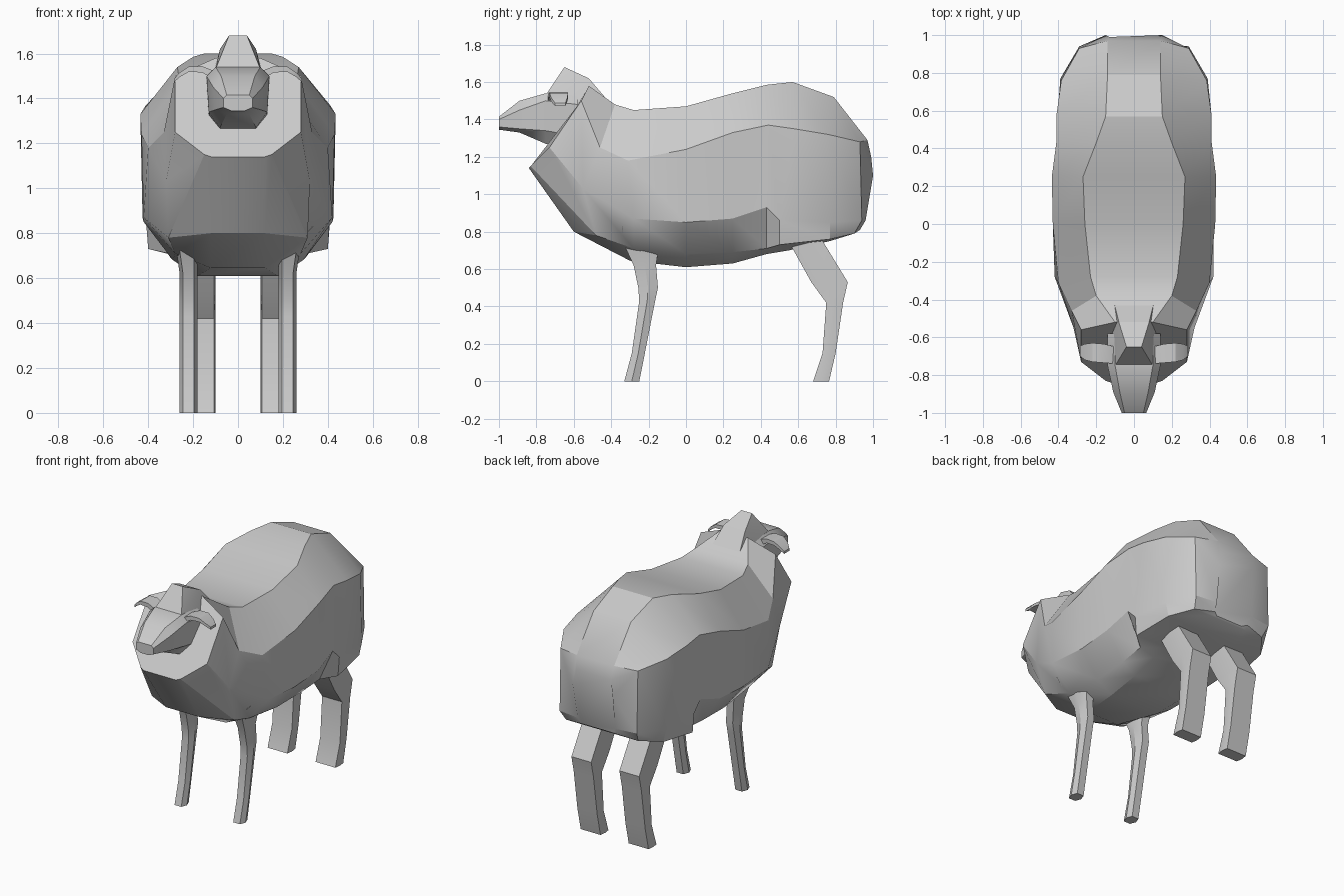
import bpy, bmesh


def finish(name, bm, angle=0.45):
    bmesh.ops.recalc_face_normals(bm, faces=bm.faces)
    me = bpy.data.meshes.new(name)
    bm.to_mesh(me)
    bm.free()
    ob = bpy.data.objects.new(name, me)
    bpy.context.collection.objects.link(ob)
    bpy.ops.object.select_all(action='DESELECT')
    ob.select_set(True)
    bpy.context.view_layer.objects.active = ob
    bpy.ops.object.shade_smooth_by_angle(angle=angle)
    return ob


def loft(name, rings, side=1):
    """Skin closed rings of equal length and cap both ends."""
    bm = bmesh.new()
    vs = [[bm.verts.new((x * side, y, z)) for x, y, z in r] for r in rings]
    n = len(vs[0])
    for a, b in zip(vs, vs[1:]):
        for i in range(n):
            j = (i + 1) % n
            bm.faces.new((a[i], a[j], b[j], b[i]))
    bm.faces.new(vs[0])
    bm.faces.new(vs[-1])
    return finish(name, bm)


def symmetric(half):
    """Close a half ring by reflecting it across x = 0."""
    return list(half) + [(-x, y, z) for x, y, z in reversed(half)]


# Fleece body: lengthwise rails from neck opening to rump
spine = [(.10, -.52, 1.58), (.20, -.38, 1.48), (.23, -.28, 1.45), (.26, 0, 1.47),
         (.27, .25, 1.54), (.20, .43, 1.585), (.15, .57, 1.60), (.14, .79, 1.52),
         (.14, .97, 1.29), (.13, .99, 1.2)]
flank = [(.28, -.56, 1.50), (.33, -.46, 1.25), (.40, -.31, 1.18), (.43, 0, 1.24),
         (.435, .25, 1.33), (.41, .44, 1.37), (.41, .58, 1.35), (.385, .76, 1.32),
         (.29, .93, 1.28), (.15, 1.0, 1.1)]
hem = [(.28, -.73, 1.25), (.32, -.55, 1.03), (.42, -.28, .87), (.42, 0, .85),
       (.425, .25, .87), (.41, .43, .93), (.41, .50, .86), (.39, .77, .85),
       (.29, .94, .86), (.14, .96, .86)]
skirt = [(.15, -.83, 1.15), (.31, -.48, .78), (.28, -.28, .71), (.29, 0, .68),
         (.30, .25, .69), (.31, .43, .71), (.40, .50, .73), (.37, .77, .76),
         (.27, .90, .79), (.13, .93, .81)]
belly = [(.12, -.84, 1.14), (.12, -.60, .80), (.12, -.30, .645), (.18, 0, .61),
         (.20, .25, .63), (.20, .43, .68), (.18, .55, .70), (.16, .77, .75),
         (.14, .90, .79), (.10, .91, .80)]
loft("fleece_body", [symmetric(r) for r in zip(spine, flank, hem, skirt, belly)])

# Head: tapering muzzle
head = [(-.58, [(.10, 1.53), (.14, 1.48), (.13, 1.31), (.08, 1.24)]),
        (-.75, [(.10, 1.54), (.14, 1.50), (.13, 1.34), (.08, 1.27)]),
        (-.89, [(.075, 1.50), (.11, 1.45), (.10, 1.35), (.05, 1.33)]),
        (-1.0, [(.05, 1.415), (.065, 1.40), (.065, 1.36), (.03, 1.345)])]
loft("head", [symmetric([(x, y, z) for x, z in half]) for y, half in head])

# Woolly tuft on the crown
bm = bmesh.new()
for x, y, z in [(.04, -.65, 1.68), (.10, -.75, 1.53), (.08, -.52, 1.62),
                (.11, -.40, 1.48), (.12, -.60, 1.47)]:
    bm.verts.new((x, y, z))
    bm.verts.new((-x, y, z))
bmesh.ops.convex_hull(bm, input=bm.verts)
finish("crown_tuft", bm, 0.3)

# Legs: side outline as (z, front y, back y, outward flare), hexagonal section
front = [(0, -.33, -.25, 0), (.15, -.29, -.22, 0), (.43, -.25, -.165, 0),
         (.50, -.255, -.15, 0), (.62, -.28, -.16, 0), (.76, -.345, -.14, .02),
         (.83, -.34, -.13, .09)]
rear = [(0, .68, .765, 0), (.15, .73, .80, 0), (.42, .75, .84, 0),
        (.53, .67, .865, 0), (.80, .52, .70, 0)]
# Ears: (x, z, front y, back y, half thickness)
ear = [(.10, 1.50, -.74, -.65, .02), (.16, 1.53, -.735, -.635, .014),
       (.22, 1.53, -.73, -.63, .012), (.26, 1.505, -.72, -.635, .01),
       (.285, 1.48, -.70, -.645, .008)]


def leg_rings(outline, xi, xo, chamfer):
    rings = []
    for z, a, b, flare in outline:
        m, o = (a + b) / 2, xo + flare
        rings.append([(xi + chamfer, a, z), (o - chamfer, a, z), (o, m, z),
                      (o - chamfer, b, z), (xi + chamfer, b, z), (xi, m, z)])
    return rings


for tag, side in (("right", 1), ("left", -1)):
    loft("front_leg_" + tag, leg_rings(front, .18, .26, .015), side)
    loft("rear_leg_" + tag, leg_rings(rear, .10, .26, .006), side)
    # Drooping flat ears
    loft("ear_" + tag, [[(x, a, z - t), (x, a, z + t), (x, b, z + t), (x, b, z - t)]
                        for x, z, a, b, t in ear], side)
